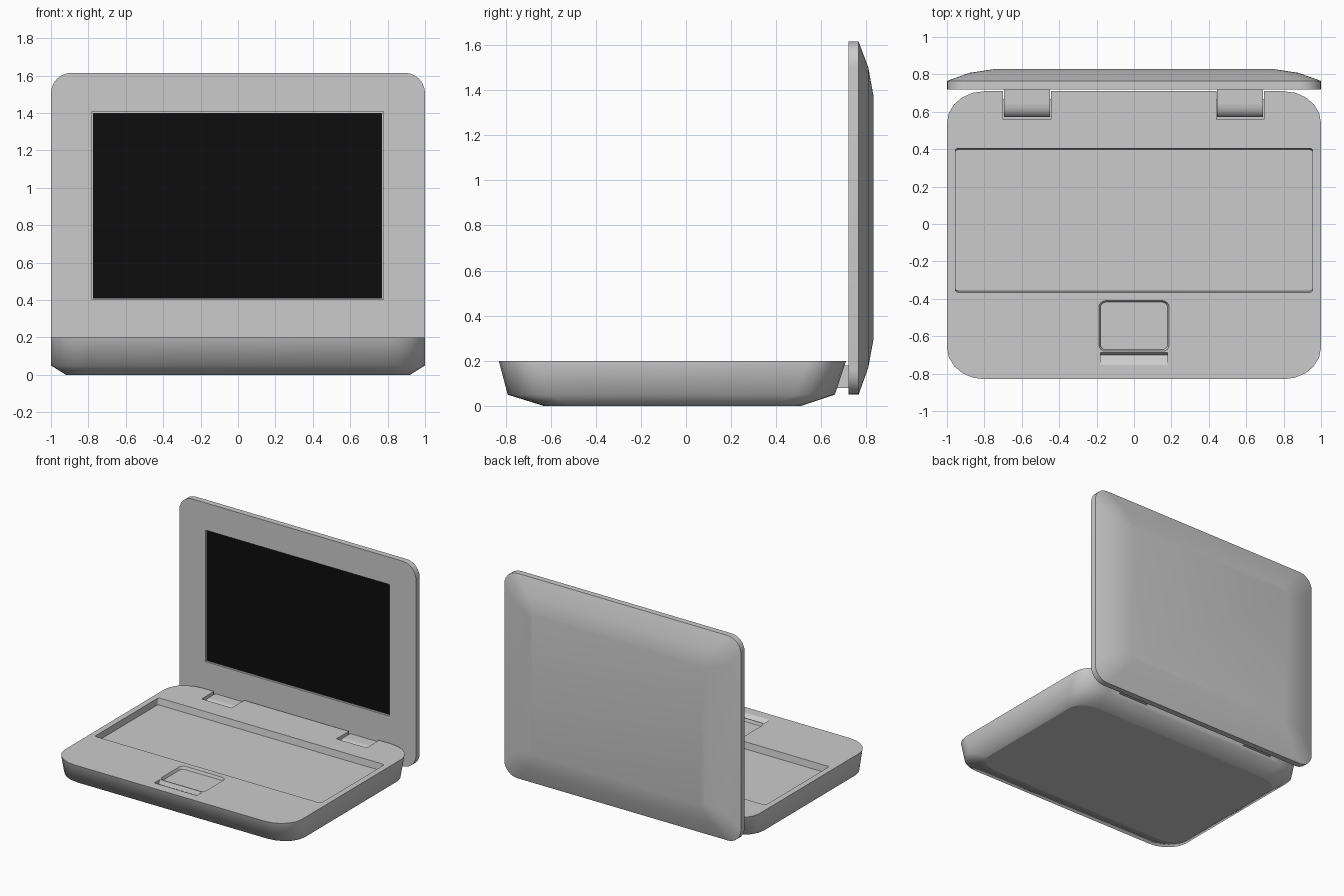
import bpy, bmesh, math

if "Cube" in bpy.data.objects:
    bpy.data.objects.remove(bpy.data.objects["Cube"])


def material(name, rgb):
    m = bpy.data.materials.new(name)
    m.diffuse_color = (*rgb, 1)
    m.use_nodes = True
    m.node_tree.nodes["Principled BSDF"].inputs["Base Color"].default_value = m.diffuse_color
    return m


GREY = material("light grey plastic", (0.6, 0.6, 0.6))
BLACK = material("screen black", (0.004, 0.004, 0.004))


def make(name, bm, mat):
    bmesh.ops.recalc_face_normals(bm, faces=bm.faces)
    me = bpy.data.meshes.new(name)
    bm.to_mesh(me)
    bm.free()
    ob = bpy.data.objects.new(name, me)
    bpy.context.collection.objects.link(ob)
    me.materials.append(mat)
    return ob


def rounded(hx, v0, v1, rx, rv, seg):
    """Rounded rectangle, counter-clockwise."""
    pts = []
    for k, (cx, cv) in enumerate([(hx - rx, v1 - rv), (rx - hx, v1 - rv),
                                  (rx - hx, v0 + rv), (hx - rx, v0 + rv)]):
        for i in range(seg + 1):
            a = (k + i / seg) * math.pi / 2
            pts.append((cx + rx * math.cos(a), cv + rv * math.sin(a)))
    return pts


def loft(name, levels, axis="z", seg=5, mat=GREY):
    """Stack rounded rectangles (d, half x, v0, v1, rx, rv) along an axis."""
    bm = bmesh.new()
    rings = []
    for d, *shape in levels:
        rings.append([bm.verts.new((x, v, d) if axis == "z" else (x, d, v))
                      for x, v in rounded(*shape, seg)])
    for a, b in zip(rings, rings[1:]):
        for i in range(len(a)):
            j = (i + 1) % len(a)
            bm.faces.new((a[i], a[j], b[j], b[i]))
    bm.faces.new(rings[0])
    bm.faces.new(rings[-1])
    return make(name, bm, mat)


def extrude_x(name, profile, x0, x1, mat=GREY):
    """Extrude a (y, z) profile along x."""
    bm = bmesh.new()
    a = [bm.verts.new((x0, y, z)) for y, z in profile]
    b = [bm.verts.new((x1, y, z)) for y, z in profile]
    for i in range(len(a)):
        j = (i + 1) % len(a)
        bm.faces.new((a[i], a[j], b[j], b[i]))
    bm.faces.new(a)
    bm.faces.new(b)
    return make(name, bm, mat)


def box(name, x0, x1, y0, y1, z0, z1, mat=GREY):
    return extrude_x(name, [(y0, z0), (y1, z0), (y1, z1), (y0, z1)], x0, x1, mat)


def cut(ob, cutters):
    bpy.context.view_layer.objects.active = ob
    for c in cutters:
        c.hide_render = True
        m = ob.modifiers.new("cut", "BOOLEAN")
        m.operation, m.solver, m.object = "DIFFERENCE", "EXACT", c
        bpy.ops.object.modifier_apply(modifier=m.name)
        bpy.data.objects.remove(c)


def smooth(ob, limit=62):
    """Smooth shading, with sharp creases and crisp borders on level faces."""
    bm = bmesh.new()
    bm.from_mesh(ob.data)
    for f in bm.faces:
        f.smooth = True
    for e in bm.edges:
        if len(e.link_faces) == 2:
            ang = math.degrees(e.calc_face_angle(0))
            level = any(abs(f.normal.z) > 0.999 for f in e.link_faces)
            e.smooth = not (ang > limit or (level and ang > 2))
    bm.to_mesh(ob.data)
    bm.free()


# Base body, tapering to a smaller underside
base = loft("base_body", [(0.0, 0.92, -0.63, 0.51, 0.16, 0.12),
                          (0.05, 1.0, -0.79, 0.66, 0.2, 0.17),
                          (0.2, 1.0, -0.83, 0.71, 0.2, 0.17)])

# Recesses: keyboard tray, touchpad, sloped button, hinge notches
HINGES = [(-0.70, -0.445), (0.44, 0.695)]
tools = [
    loft("keyboard_cutter", [(0.15, 0.955, -0.357, 0.397, 0.015, 0.015),
                             (0.2, 0.955, -0.365, 0.405, 0.015, 0.015),
                             (0.25, 0.955, -0.365, 0.405, 0.015, 0.015)], seg=3),
    loft("touchpad_cutter", [(0.18, 0.18, -0.672, -0.418, 0.03, 0.03),
                             (0.2, 0.188, -0.68, -0.41, 0.035, 0.035),
                             (0.25, 0.188, -0.68, -0.41, 0.035, 0.035)], seg=4),
    extrude_x("button_cutter", [(-0.687, 0.25), (-0.687, 0.2), (-0.70, 0.17),
                                (-0.757, 0.201), (-0.757, 0.25)], -0.18, 0.18),
]
for x0, x1 in HINGES:
    tools.append(box("hinge_cutter", x0, x1, 0.56, 0.9, 0.075, 0.3))
cut(base, tools)
smooth(base)

# Hinges with a rounded front, reaching back to the lid
for side, (x0, x1) in zip(("left", "right"), HINGES):
    prof = [(0.73, 0.08), (0.73, 0.18), (0.64, 0.18)]
    for i in range(1, 7):
        a = i / 6 * math.pi / 2
        prof.append((0.64 - 0.068 * math.sin(a), 0.13 + 0.05 * math.cos(a)))
    prof.append((0.572, 0.08))
    smooth(extrude_x("hinge_" + side, prof, x0 + 0.005, x1 - 0.005), 40)

# Lid: flat front slab and a domed back
lid = loft("lid", [(0.72, 1.0, 0.05, 1.615, 0.11, 0.11),
                   (0.765, 1.0, 0.05, 1.615, 0.11, 0.11),
                   (0.808, 0.88, 0.17, 1.5, 0.1, 0.1),
                   (0.83, 0.735, 0.29, 1.38, 0.04, 0.04)], axis="y", seg=6)
cut(lid, [box("screen_cutter", -0.78, 0.777, 0.6, 0.735, 0.402, 1.407)])
smooth(lid)

# Screen panel set in the lid recess
box("screen", -0.774, 0.771, 0.73, 0.737, 0.408, 1.401, BLACK)
